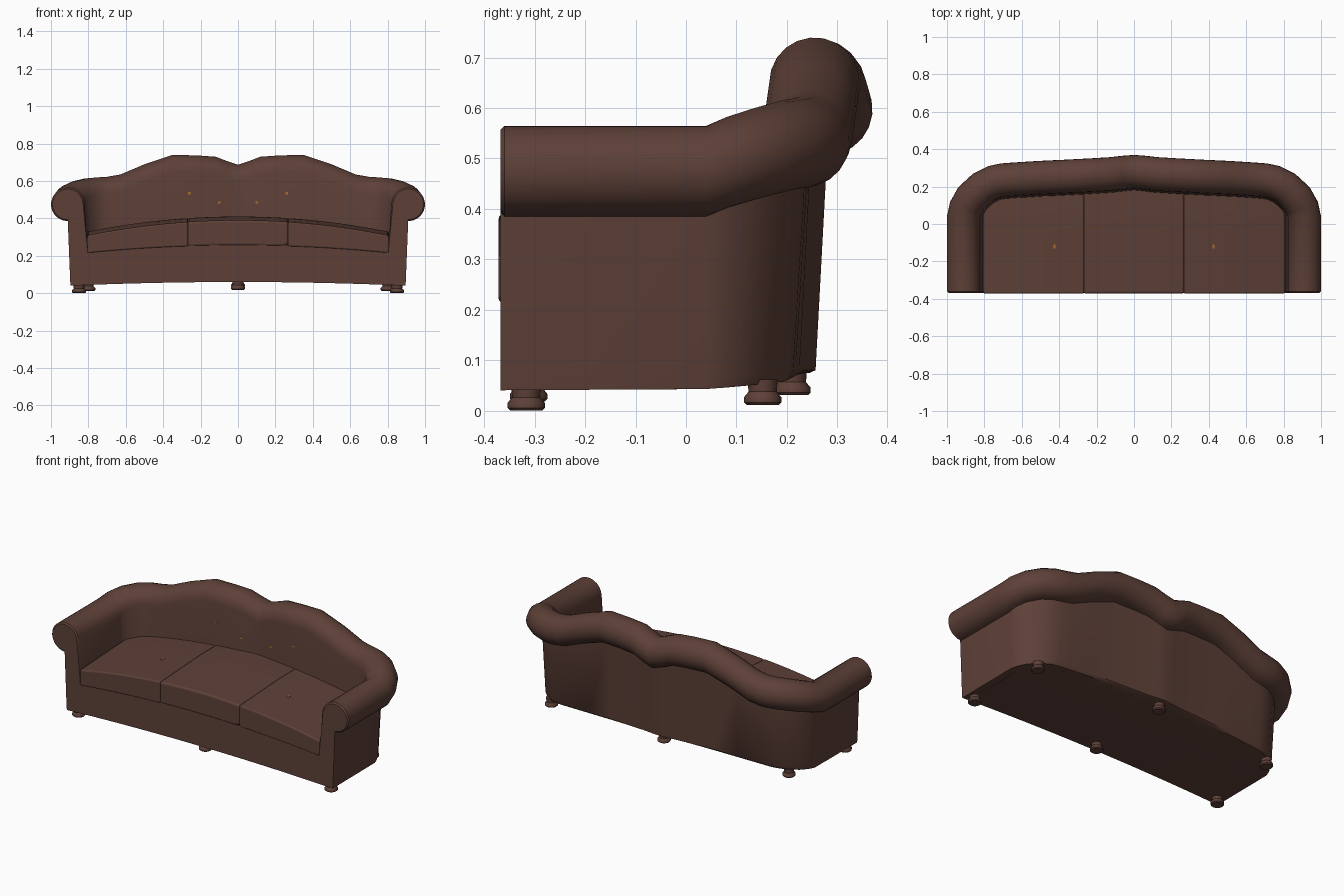
import bpy, bmesh, math
from mathutils import Vector

if "Cube" in bpy.data.objects:
    bpy.data.objects.remove(bpy.data.objects["Cube"])


def material(name, rgb):
    m = bpy.data.materials.new(name)
    m.diffuse_color = (*rgb, 1)
    m.use_nodes = True
    m.node_tree.nodes["Principled BSDF"].inputs["Base Color"].default_value = m.diffuse_color
    return m


BROWN = material("brown leather", (0.109, 0.051, 0.038))
ORANGE = material("orange stitch", (0.43, 0.16, 0.03))


def finish(name, bm, mat, bevel=0.0):
    bmesh.ops.recalc_face_normals(bm, faces=bm.faces)
    mesh = bpy.data.meshes.new(name)
    bm.to_mesh(mesh)
    bm.free()
    mesh.materials.append(mat)
    ob = bpy.data.objects.new(name, mesh)
    bpy.context.collection.objects.link(ob)
    if bevel:
        b = ob.modifiers.new("soft edges", 'BEVEL')
        b.width, b.segments, b.limit_method = bevel, 3, 'ANGLE'
        b.angle_limit = math.radians(45)
    bpy.ops.object.select_all(action='DESELECT')
    ob.select_set(True)
    bpy.context.view_layer.objects.active = ob
    bpy.ops.object.shade_smooth_by_angle(angle=math.radians(40))
    return ob


# Arched heights shared by the parts
def under(x, y):
    return 0.06 - 0.02 * (x / 0.9) ** 2 + 0.06 * max(0, y)


def seat_bottom(x, y):
    return 0.215 + 0.04 * (1 - (x / 0.8) ** 2)


def seat_top(x, y):
    return 0.31 + 0.08 * (1 - (x / 0.8) ** 2) + 0.02 * min(1, (y + 0.37) / 0.4)


# Arms and back: one rolled profile swept round a U path (x, y, z, roll radius)
half = [(0.91, -0.368, 0.475, 0.082), (0.91, -0.36, 0.475, 0.09),
        (0.91, 0.04, 0.475, 0.09), (0.90, 0.085, 0.493, 0.09),
        (0.87, 0.14, 0.51, 0.09), (0.81, 0.195, 0.525, 0.09),
        (0.75, 0.225, 0.53, 0.09), (0.70, 0.235, 0.533, 0.09),
        (0.63, 0.24, 0.545, 0.09), (0.5, 0.248, 0.60, 0.09),
        (0.35, 0.255, 0.65, 0.09), (0.22, 0.262, 0.647, 0.09),
        (0.12, 0.268, 0.64, 0.09), (0.06, 0.275, 0.617, 0.09)]
path = half + [(0, 0.28, 0.597, 0.09)] + [(-x, y, z, r) for x, y, z, r in reversed(half)]
bm = bmesh.new()
rings = []
for i, (x, y, z, r) in enumerate(path):
    a, b = path[max(i - 1, 0)], path[min(i + 1, len(path) - 1)]
    n = Vector((b[1] - a[1], a[0] - b[0])).normalized()
    t = max(0, min(1, (y - 0.04) / 0.2))
    # (outward offset, height); None means the arched underside
    prof = [(-0.015 - 0.02 * t, None), (-0.013 - 0.01 * t, 0.06 + 0.02 * t)]
    for k in range(17):
        ang = math.radians(-90 + 270 * k / 16)
        prof.append((r * math.cos(ang), z + r * math.sin(ang)))
    prof += [(-0.108, 0.2), (-0.108, None)]
    ring = []
    for off, h in prof:
        px, py = x + n.x * off, y + n.y * off
        ring.append(bm.verts.new((px, py, under(px, py) if h is None else h)))
    rings.append(ring)
for a, b in zip(rings, rings[1:]):
    for k in range(len(a)):
        j = (k + 1) % len(a)
        bm.faces.new((a[k], a[j], b[j], b[k]))
bm.faces.new(rings[0])
bm.faces.new(rings[-1])
finish("rolled_arms_and_back", bm, BROWN)


# Arched slab between two heights, used for base and cushions
def slab(name, x0, x1, front, back, low, high, bevel=0.0):
    bm = bmesh.new()
    bmesh.ops.create_cube(bm, size=1)
    bmesh.ops.subdivide_edges(bm, edges=bm.edges[:], cuts=11, use_grid_fill=True)
    for v in bm.verts:
        u, w, h = v.co + Vector((0.5, 0.5, 0.5))
        x = x0 + (x1 - x0) * u
        y = front + (back(x) - front) * w
        v.co = (x, y, low(x, y) + (high(x, y) - low(x, y)) * h)
    finish(name, bm, BROWN, bevel)


slab("seat_base", -0.85, 0.85, -0.368, lambda x: 0.2 - 0.15 * (abs(x) / 0.85) ** 6,
     under, lambda x, y: seat_bottom(x, y) + 0.01)
for name, x0, x1 in (("left", -0.806, -0.268), ("middle", -0.268, 0.268), ("right", 0.268, 0.806)):
    slab(name + "_seat_cushion", x0, x1, -0.372, lambda x: 0.2 - 0.07 * (x / 0.8) ** 2,
         seat_bottom, seat_top, 0.014)

# Turned bun feet
for name, x, y in (("front_left", -0.85, -0.317), ("front_middle", 0, -0.312),
                   ("front_right", 0.85, -0.317), ("back_left", -0.8, 0.152),
                   ("back_middle", 0, 0.21), ("back_right", 0.8, 0.152)):
    bm = bmesh.new()
    rings = []
    for r, z in ((0.032, 0), (0.037, 0.005), (0.037, 0.015), (0.028, 0.026), (0.03, 0.05)):
        rings.append([bm.verts.new((x + r * math.cos(k * math.pi / 8), y + r * math.sin(k * math.pi / 8),
                                    under(x, y) - 0.042 + z)) for k in range(16)])
    for a, b in zip(rings, rings[1:]):
        for k in range(16):
            bm.faces.new((a[k], a[(k + 1) % 16], b[(k + 1) % 16], b[k]))
    bm.faces.new(rings[0])
    bm.faces.new(rings[-1])
    finish(name + "_foot", bm, BROWN)


# Tiny orange stitches on backrest and cushions
def stitch(name, pos, size):
    bm = bmesh.new()
    bmesh.ops.create_cube(bm, size=1)
    for v in bm.verts:
        v.co = Vector(pos) + Vector([c * s for c, s in zip(v.co, size)])
    finish(name, bm, ORANGE)


for s in (-1, 1):
    stitch("back_stitch_outer", (s * 0.26, 0.165, 0.535), (0.012, 0.006, 0.012))
    stitch("back_stitch_inner", (s * 0.1, 0.174, 0.485), (0.012, 0.006, 0.012))
    stitch("seat_stitch", (s * 0.425, -0.12, seat_top(0.425, -0.12)), (0.012, 0.02, 0.006))
